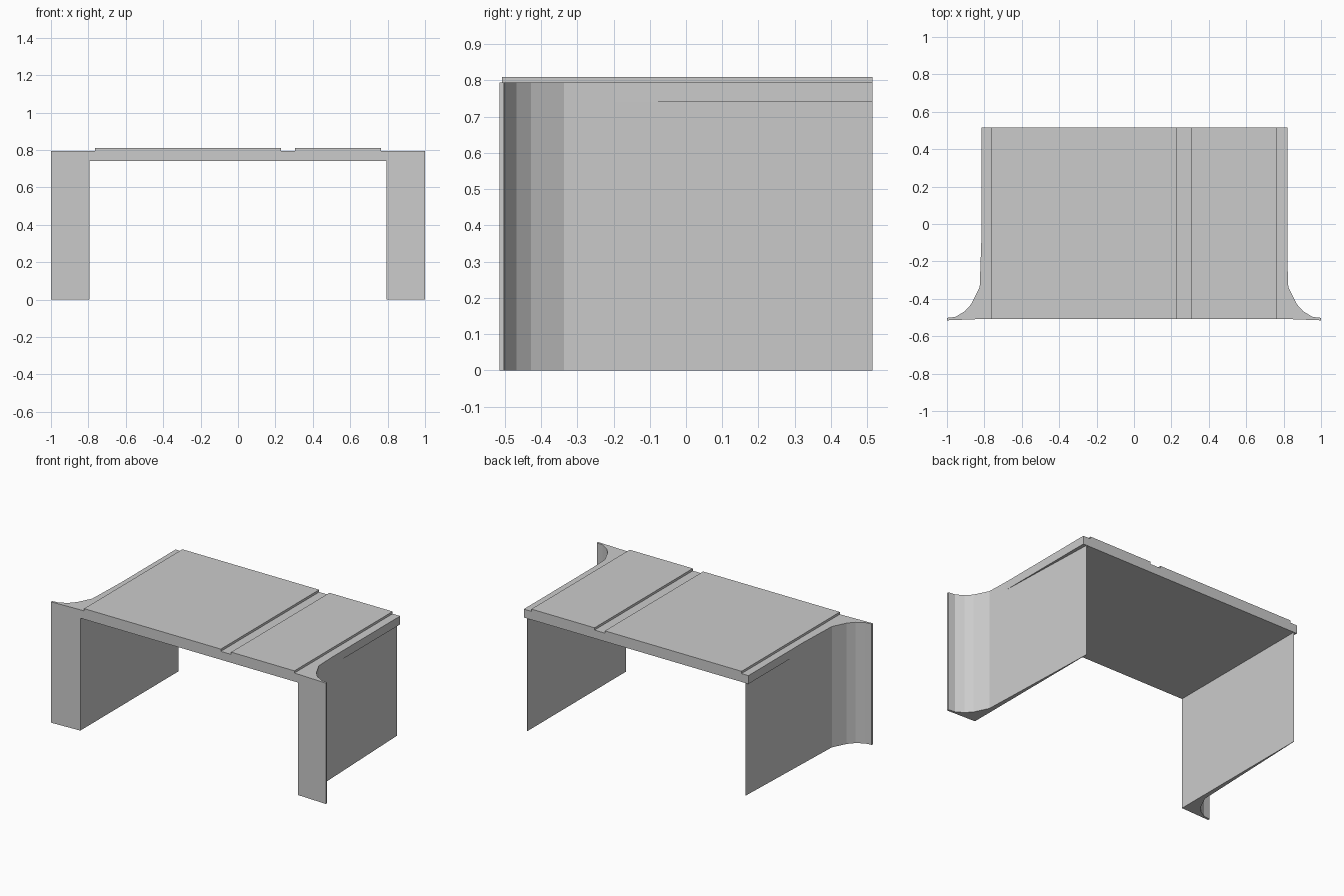
import bpy, bmesh

if "Cube" in bpy.data.objects:
    bpy.data.objects.remove(bpy.data.objects["Cube"])


def prism(name, outline, z0, z1):
    """Extrude a plan outline from z0 up to z1."""
    bm = bmesh.new()
    face = bm.faces.new([bm.verts.new((x, y, z0)) for x, y in outline])
    res = bmesh.ops.extrude_face_region(bm, geom=[face])
    top = [v for v in res["geom"] if isinstance(v, bmesh.types.BMVert)]
    bmesh.ops.translate(bm, verts=top, vec=(0, 0, z1 - z0))
    bmesh.ops.recalc_face_normals(bm, faces=bm.faces)
    mesh = bpy.data.meshes.new(name)
    bm.to_mesh(mesh)
    bm.free()
    obj = bpy.data.objects.new(name, mesh)
    bpy.context.collection.objects.link(obj)
    return obj


def rect(x0, x1, y0, y1):
    return [(x0, y0), (x1, y0), (x1, y1), (x0, y1)]


FRONT, BACK = -0.507, 0.515
UNDER, DECK, TOP = 0.74, 0.795, 0.81

# Wedge-shaped side walls, flaring outward at the front
wall = prism("side_walls", [
    (0.793, FRONT), (1.0, -0.515), (1.0, -0.502), (0.955, -0.497),
    (0.905, -0.467), (0.87, -0.428), (0.825, -0.337),
    (0.795, BACK), (0.793, BACK)], 0, DECK)
mirror = wall.modifiers.new("mirror", 'MIRROR')
mirror.use_axis = (True, False, False)

# Deck slab, overhanging the walls slightly toward the back
prism("deck_slab", [
    (-0.793, FRONT), (0.793, FRONT), (0.82, -0.337), (0.82, BACK),
    (-0.815, BACK), (-0.815, -0.337)], UNDER, DECK)

# Two raised panels separated by a shallow groove
prism("wide_panel", rect(-0.765, 0.23, FRONT, BACK), DECK, TOP)
prism("narrow_panel", rect(0.305, 0.765, FRONT, BACK), DECK, TOP)
